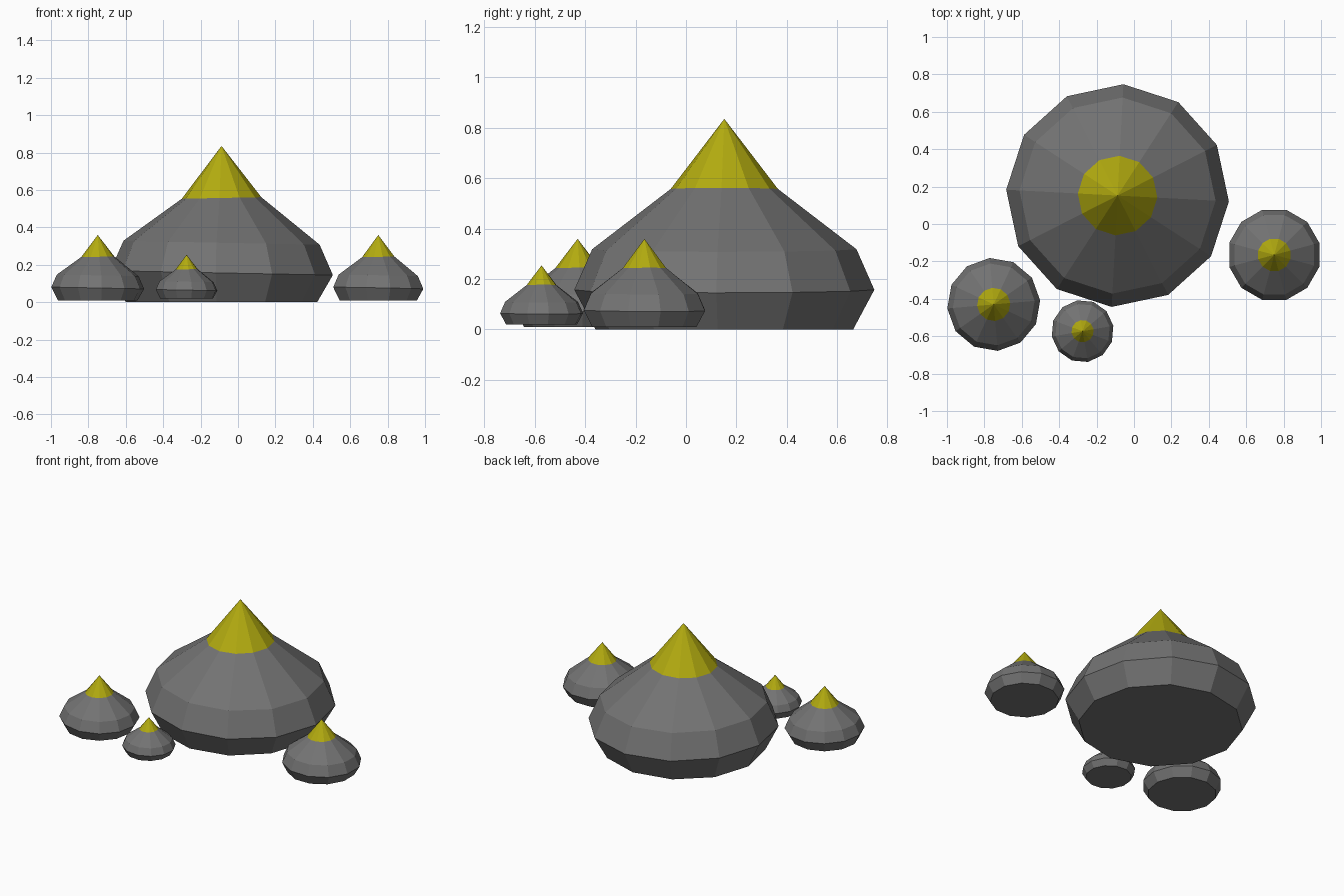
import bpy, bmesh
from math import cos, sin, radians

if "Cube" in bpy.data.objects:
    bpy.data.objects.remove(bpy.data.objects["Cube"])

SIDES = 12
# Rings from the base up: radius, height, sideways tilt
RINGS = [(0.512, 0.0, 0.0), (0.596, 0.157, -0.02), (0.525, 0.318, -0.02), (0.213, 0.557, 0.02)]
APEX = 0.835


def material(name, colour):
    mat = bpy.data.materials.new(name)
    mat.diffuse_color = colour
    mat.use_nodes = True
    mat.node_tree.nodes["Principled BSDF"].inputs["Base Color"].default_value = mat.diffuse_color
    return mat


# One faceted mound mesh shared by all four parts
bm = bmesh.new()
rings = []
for radius, height, tilt in RINGS:
    ring = []
    for i in range(SIDES):
        a = radians(360 * i / SIDES)
        x, y = radius * cos(a), radius * sin(a)
        ring.append(bm.verts.new((x, y, height + tilt * x)))
    rings.append(ring)
apex = bm.verts.new((0, 0, APEX))

bm.faces.new(rings[0][::-1])
for i in range(SIDES):
    j = (i + 1) % SIDES
    for low, high in zip(rings, rings[1:]):
        bm.faces.new((low[i], low[j], high[j], high[i]))
    # Coloured tip
    bm.faces.new((rings[-1][i], rings[-1][j], apex)).material_index = 1

mesh = bpy.data.meshes.new("mound")
bm.to_mesh(mesh)
bm.free()
mesh.materials.append(material("grey", (0.17, 0.17, 0.17, 1)))
mesh.materials.append(material("yellow", (0.45, 0.41, 0.005, 1)))

# Placement: name, location, scale, turn in degrees
MOUNDS = [
    ("large_mound", (-0.088, 0.152, 0.0), 1.0, -3),
    ("left_mound", (-0.75, -0.43, 0.01), 0.418, 5),
    ("right_mound", (0.75, -0.165, 0.01), 0.418, 15),
    ("small_mound", (-0.275, -0.573, 0.02), 0.28, 10),
]
for name, location, scale, turn in MOUNDS:
    obj = bpy.data.objects.new(name, mesh)
    obj.location = location
    obj.scale = (scale,) * 3
    obj.rotation_euler.z = radians(turn)
    bpy.context.collection.objects.link(obj)
